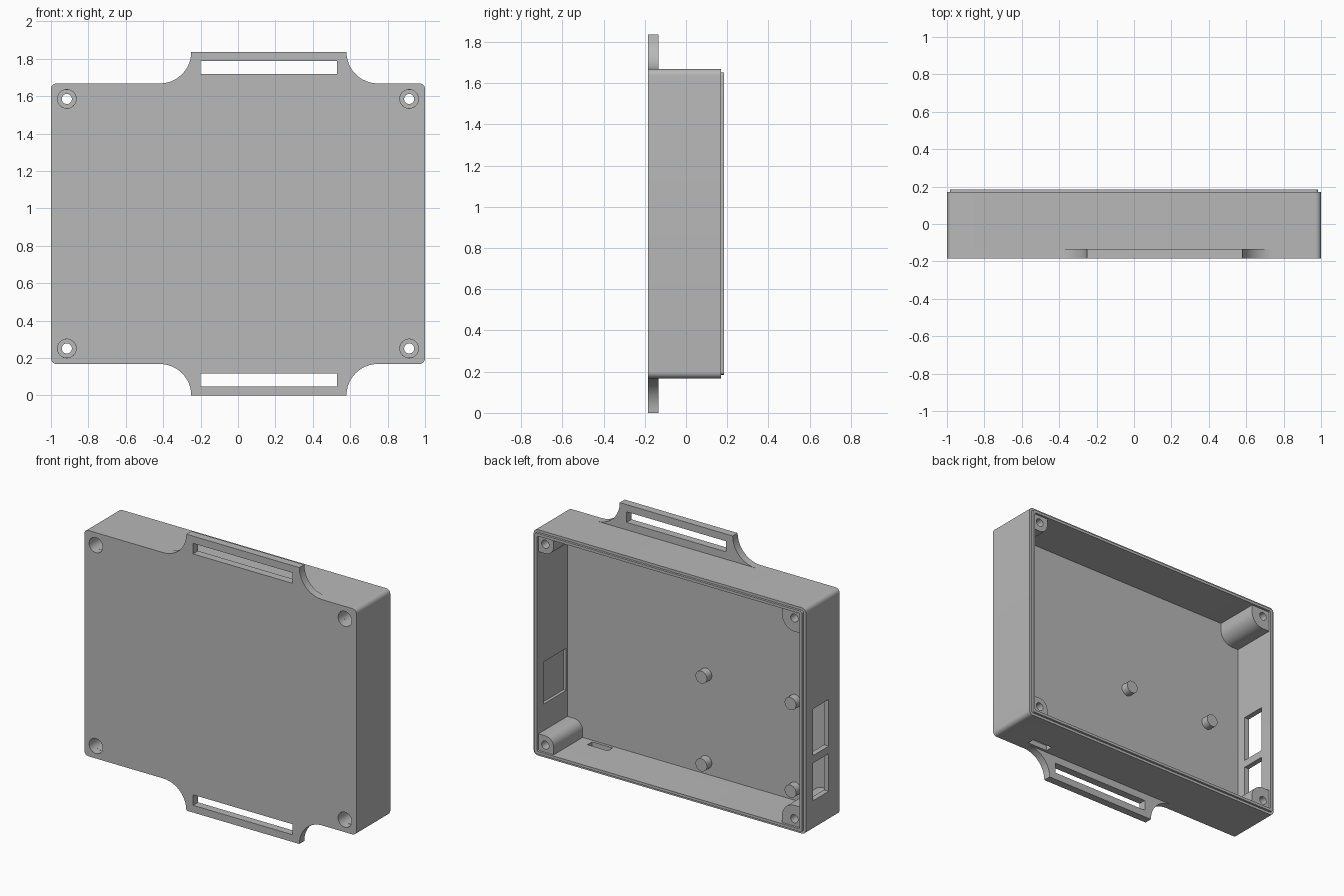
import bpy, bmesh, math

if "Cube" in bpy.data.objects:
    bpy.data.objects.remove(bpy.data.objects["Cube"])

ZC = 0.918                 # mid height of the case
HX, HZ = 1.0, 0.75         # half size of the box
TAB = 0.918                # half height including strap tabs
FRONT, FLOOR, RIM, LIP = -0.185, -0.133, 0.17, 0.185
WALL = 0.035

grey = bpy.data.materials.new("light_grey")
grey.diffuse_color = (0.48, 0.48, 0.48, 1)
grey.use_nodes = True
grey.node_tree.nodes["Principled BSDF"].inputs["Base Color"].default_value = grey.diffuse_color


def arc(cx, cz, r, a0, a1, n=8):
    return [(cx + r * math.cos(math.radians(a0 + (a1 - a0) * i / n)),
             cz + r * math.sin(math.radians(a0 + (a1 - a0) * i / n))) for i in range(n + 1)]


def rounded_rect(hx, hz, r):
    pts = []
    for sx, sz, a in ((1, 1, 0), (-1, 1, 90), (-1, -1, 180), (1, -1, 270)):
        pts += arc(sx * (hx - r), ZC + sz * (hz - r), r, a, a + 90)
    return pts


def finish(name, bm):
    bmesh.ops.recalc_face_normals(bm, faces=bm.faces)
    me = bpy.data.meshes.new(name)
    bm.to_mesh(me)
    bm.free()
    me.materials.append(grey)
    ob = bpy.data.objects.new(name, me)
    bpy.context.collection.objects.link(ob)
    return ob


def prism(name, pts, y0, y1):
    """Outline in x and z, extruded along y."""
    bm = bmesh.new()
    a = [bm.verts.new((x, y0, z)) for x, z in pts]
    b = [bm.verts.new((x, y1, z)) for x, z in pts]
    bm.faces.new(a)
    bm.faces.new(b)
    for i in range(len(pts)):
        j = (i + 1) % len(pts)
        bm.faces.new((a[i], a[j], b[j], b[i]))
    return finish(name, bm)


def ring(name, outer, inner, y0, y1):
    """Closed frame between two outlines with the same point count."""
    bm = bmesh.new()
    loops = [[bm.verts.new((x, y, z)) for x, z in pts]
             for pts, y in ((outer, y0), (outer, y1), (inner, y1), (inner, y0))]
    n = len(outer)
    for k in range(4):
        p, q = loops[k], loops[(k + 1) % 4]
        for i in range(n):
            j = (i + 1) % n
            bm.faces.new((p[i], p[j], q[j], q[i]))
    return finish(name, bm)


def block(x0, x1, y0, y1, z0, z1):
    return prism("cutter", [(x0, z0), (x1, z0), (x1, z1), (x0, z1)], y0, y1)


def disc(x, z, r, n=32):
    return arc(x, z, r, 0, 360, n)[:-1]


def cut(ob, cutter):
    m = ob.modifiers.new("cut", 'BOOLEAN')
    m.operation, m.solver, m.object = 'DIFFERENCE', 'EXACT', cutter
    bpy.context.view_layer.objects.active = ob
    bpy.ops.object.modifier_apply(modifier=m.name)
    bpy.data.objects.remove(cutter)


# Front plate with the two strap tabs
R = TAB - HZ
X0, X1 = -0.25, 0.58
top = arc(HX - 0.03, HZ - 0.03, 0.03, 0, 90)
top += arc(X1 + R, TAB, R, 270, 180, 12)
top += arc(X0 - R, TAB, R, 0, -90, 12)
top += arc(-HX + 0.03, HZ - 0.03, 0.03, 90, 180)
outline = [(x, ZC + z) for x, z in top] + [(x, ZC - z) for x, z in reversed(top)]
plate = prism("front_plate", outline, FRONT, FLOOR)
for s in (1, -1):
    z0, z1 = sorted((ZC + s * 0.80, ZC + s * 0.87))
    cut(plate, block(-0.2, 0.53, -0.3, 0, z0, z1))

# Side walls and the raised lip
inner = rounded_rect(HX - WALL, HZ - WALL, 0.008)
walls = ring("side_walls", rounded_rect(HX, HZ, 0.03), inner, FLOOR, RIM)
lip = ring("rim_lip", rounded_rect(HX - 0.017, HZ - 0.017, 0.015), inner, RIM, LIP)

# Port openings, inner pocket and bottom slot
cut(walls, block(-1.1, -0.9, -0.07, 0.095, 0.665, 0.975))
cut(walls, block(-1.1, -0.9, -0.07, 0.095, 0.365, 0.615))
cut(walls, block(0.9, 0.985, -0.12, 0.12, 0.49, 0.77))
cut(walls, block(0.62, 0.77, -0.115, -0.065, 0.1, 0.3))

# Corner screw bosses with counterbored holes
parts = [plate, walls, lip]
for sx in (1, -1):
    r = 0.062 if sx > 0 else 0.09
    for sz in (1, -1):
        hx, hz = 0.915, HZ - 0.083
        ex, ez = HX - WALL, HZ - WALL
        pts = [(ex, ez), (hx - r, ez)] + arc(hx, hz, r, 180, 270, 12) + [(ex, hz - r)]
        boss = prism("screw_boss", [(sx * x, ZC + sz * z) for x, z in pts], FLOOR, RIM)
        cx, cz = sx * hx, ZC + sz * hz
        cut(plate, prism("cutter", disc(cx, cz, 0.05), -0.3, 0))
        cut(boss, prism("cutter", disc(cx, cz, 0.05 - 0.0002), -0.3, 0.0))
        cut(boss, prism("cutter", disc(cx, cz, 0.027), -0.05, 0.3))
        parts.append(boss)

# Board standoff pegs
for x in (-0.055, -0.71):
    for z in (0.283, 0.865):
        parts.append(prism("standoff_peg", disc(x, z, 0.042, 24), FLOOR, FLOOR + 0.052))

# Smooth the curved faces, keep edges sharp
bpy.ops.object.select_all(action='DESELECT')
for ob in parts:
    ob.select_set(True)
bpy.context.view_layer.objects.active = plate
bpy.ops.object.shade_smooth_by_angle(angle=math.radians(30))
